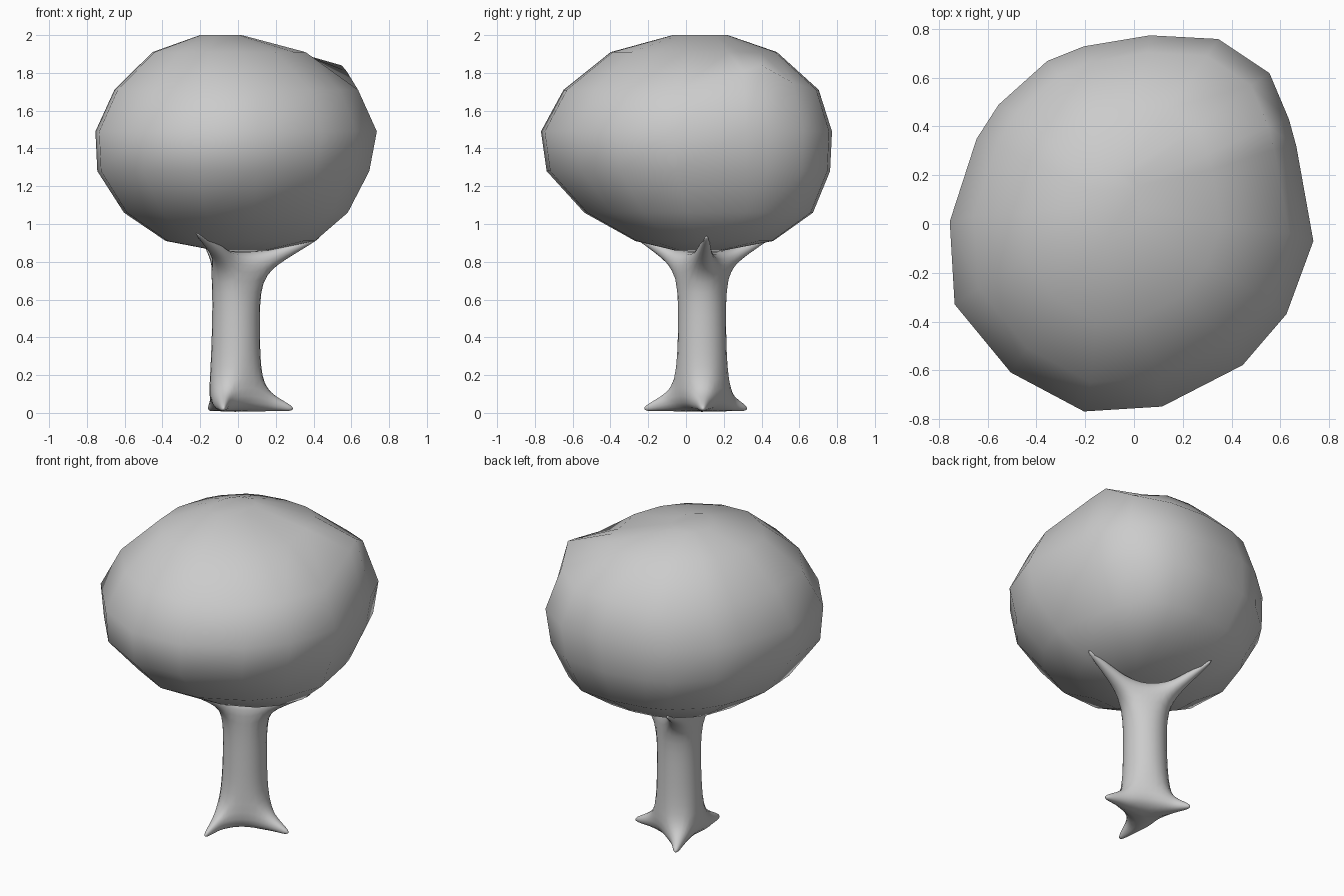
import bpy, bmesh
from math import cos, sin, radians, exp
from mathutils import Vector

if "Cube" in bpy.data.objects:
    bpy.data.objects.remove(bpy.data.objects["Cube"])


def finish(bm, name):
    bmesh.ops.recalc_face_normals(bm, faces=bm.faces[:])
    me = bpy.data.meshes.new(name)
    bm.to_mesh(me)
    bm.free()
    for p in me.polygons:
        p.use_smooth = True
    ob = bpy.data.objects.new(name, me)
    bpy.context.collection.objects.link(ob)
    return ob


def loft(bm, rings):
    vs = [[bm.verts.new(p) for p in r] for r in rings]
    n = len(vs[0])
    bands = [[bm.faces.new((a[i], a[(i + 1) % n], b[(i + 1) % n], b[i])) for i in range(n)]
             for a, b in zip(vs, vs[1:])]
    bm.faces.new(vs[0][::-1])
    bm.faces.new(vs[-1])
    return bands


# Canopy: plan outline fitted to the extents of each level
outline = [(0.74, -0.07), (0.67, 0.32), (0.64, 0.43), (0.56, 0.62), (0.35, 0.76),
           (0.07, 0.775), (-0.2, 0.73), (-0.35, 0.67), (-0.55, 0.49), (-0.64, 0.35),
           (-0.75, 0.01), (-0.73, -0.33), (-0.5, -0.61), (-0.2, -0.77), (0.12, -0.75),
           (0.45, -0.58), (0.63, -0.37)]
levels = [  # z, x min, x max, y min, y max
    (0.86, -0.12, 0.16, -0.06, 0.2), (0.91, -0.38, 0.41, -0.27, 0.46),
    (1.06, -0.60, 0.585, -0.54, 0.67), (1.28, -0.74, 0.70, -0.74, 0.76),
    (1.49, -0.75, 0.74, -0.77, 0.77), (1.71, -0.65, 0.64, -0.65, 0.70),
    (1.91, -0.45, 0.36, -0.40, 0.48), (2.0, -0.2, 0.02, -0.07, 0.22)]
bump = Vector((0.55, 0.39))
rings = []
for z, x0, x1, y0, y1 in levels:
    ring = []
    for ox, oy in outline:
        x = (x0 + x1) / 2 + (x1 - x0) / 2 * ox / 0.745
        y = (y0 + y1) / 2 + (y1 - y0) / 2 * oy / 0.772
        # raised corner at the back right
        lift = 0.13 * exp(-((Vector((x, y)) - bump).length / 0.17) ** 2) if z == 1.71 else 0
        ring.append((x, y, z + lift))
    rings.append(ring)
bm = bmesh.new()
loft(bm, rings)
finish(bm, "canopy")


# Trunk: six-sided cage, with roots and branches extruded from alternate sides
def ring(r, z, cx):
    return [(cx + r * cos(radians(60 * i - 30)), 0.085 + r * sin(radians(60 * i - 30)), z)
            for i in range(6)]


def limb(bm, face, steps):
    for pos, scale in steps:
        face = bmesh.ops.extrude_discrete_faces(bm, faces=[face])["faces"][0]
        c = face.calc_center_median()
        for v in face.verts:
            v.co = Vector(pos) + (v.co - c) * scale


bm = bmesh.new()
bands = loft(bm, [ring(0.165, 0.0, -0.015), ring(0.16, 0.17, -0.015), ring(0.152, 0.45, -0.01),
                  ring(0.15, 0.71, -0.01), ring(0.16, 0.86, -0.01)])
roots = [(0, (0.19, 0.09, 0.05), (0.30, 0.09, 0.02)),
         (2, (-0.115, 0.24, 0.05), (-0.155, 0.33, 0.02)),
         (4, (-0.08, -0.12, 0.05), (-0.08, -0.23, 0.02))]
branches = [(0, (0.24, 0.095, 0.845), (0.45, 0.11, 0.94)),
            (2, (-0.12, 0.27, 0.845), (-0.2, 0.48, 0.95)),
            (4, (-0.10, -0.11, 0.855), (-0.23, -0.31, 0.96))]
for side, mid, tip in roots:
    limb(bm, bands[0][side], [(mid, 0.5), (tip, 0.35)])
for side, mid, tip in branches:
    limb(bm, bands[-1][side], [(mid, 0.55), (tip, 0.3)])
trunk = finish(bm, "trunk")
sub = trunk.modifiers.new("smooth", "SUBSURF")
sub.levels = sub.render_levels = 2
